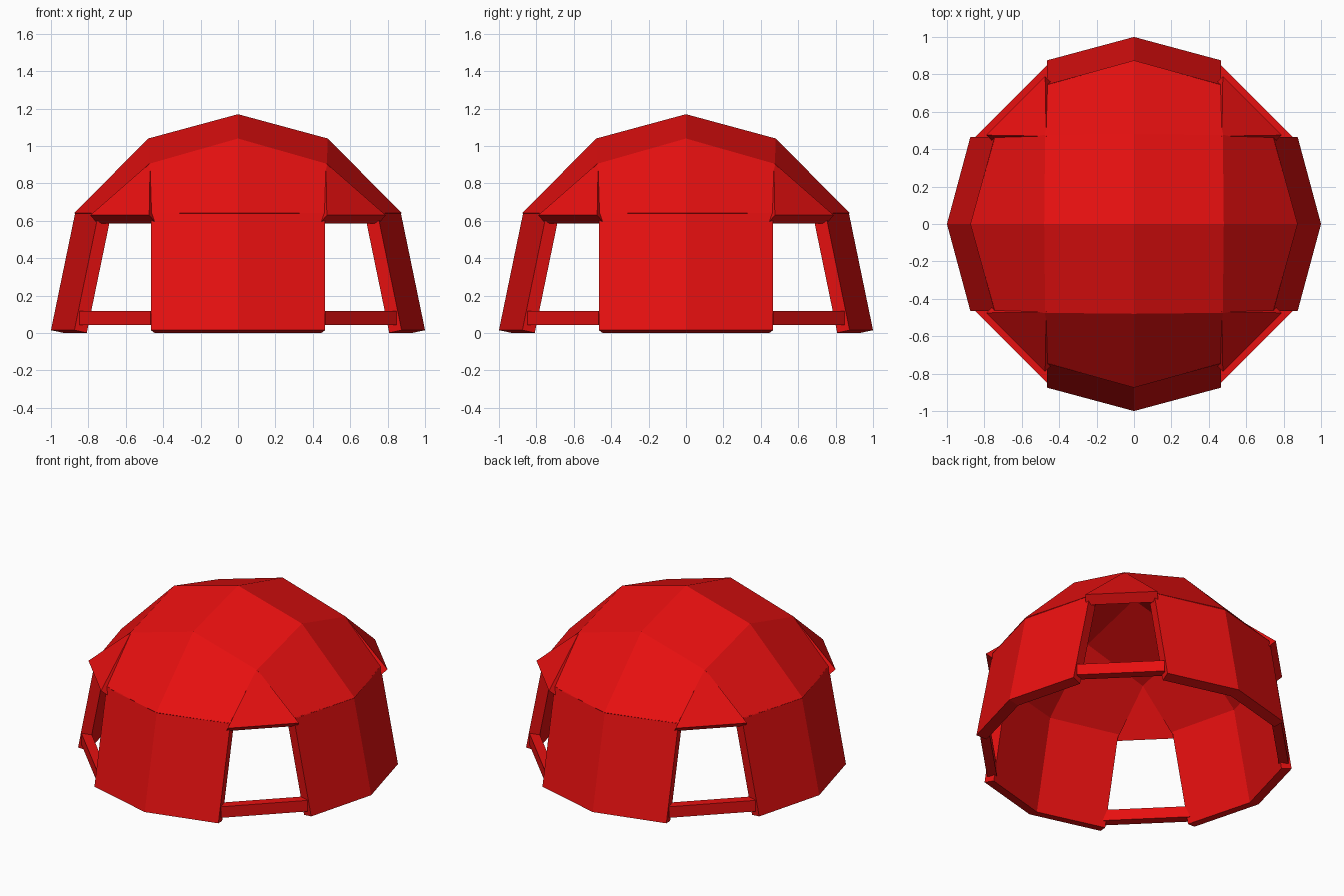
import bpy
import math
from mathutils import Matrix, Vector

if "Cube" in bpy.data.objects:
    bpy.data.objects.remove(bpy.data.objects["Cube"], do_unlink=True)

# Single red plastic colour
red = bpy.data.materials.new("dome_red")
red.use_nodes = True
RED = (0.8, 0.005, 0.005, 1)
red.diffuse_color = RED
red.node_tree.nodes["Principled BSDF"].inputs["Base Color"].default_value = RED

THICK = 0.07
SIDES = ["right", "back", "left", "front"]
CORNERS = ["back_left", "back_right", "front_right", "front_left"]


def turn(quarter):
    return Matrix.Rotation(quarter * math.pi / 2, 4, "Z")


def panel(name, faces, thick=THICK):
    """Thick sheet from outer faces, each a list of points, thickened inward."""
    points, polys = [], []
    for face in faces:
        face = [Vector(p) for p in face]
        normal = (face[1] - face[0]).cross(face[2] - face[1])
        if normal.dot(sum(face, Vector()) / len(face)) < 0:
            face.reverse()
        poly = []
        for p in face:
            match = [i for i, q in enumerate(points) if (p - q).length < 1e-4]
            if not match:
                points.append(p)
            poly.append(match[0] if match else len(points) - 1)
        polys.append(poly)
    mesh = bpy.data.meshes.new(name)
    mesh.from_pydata(points, [], polys)
    mesh.materials.append(red)
    obj = bpy.data.objects.new(name, mesh)
    bpy.context.collection.objects.link(obj)
    solid = obj.modifiers.new("thickness", "SOLIDIFY")
    solid.thickness = thick
    solid.offset = -1
    solid.use_even_offset = True
    return obj


def folded(points_mid, points_edge):
    """Faces between a ridge line and an edge line, mirrored across y = 0."""
    faces = []
    for s in (1, -1):
        edge = [(x, y * s, z) for x, y, z in points_edge]
        for i in range(len(points_mid) - 1):
            faces.append([points_mid[i], points_mid[i + 1], edge[i + 1], edge[i]])
    return faces


# Four folded side walls
for q, side in enumerate(SIDES):
    wall = panel(side + "_wall", folded(
        [(1, 0, 0.015), (0.87, 0, 0.645)],
        [(0.875, 0.465, 0.015), (0.745, 0.465, 0.645)]))
    wall.matrix_world = turn(q)

# Cross-shaped roof: a shallow cap and four sloping skirts
roof_faces = []
for q in range(4):
    rot = turn(q)
    faces = [[(0, 0, 1.17), (0.48, 0, 1.04), (0.475, 0.475, 0.905), (0, 0.48, 1.04)]]
    faces += folded([(0.48, 0, 1.04), (0.875, 0, 0.642)],
                    [(0.475, 0.475, 0.905), (0.745, 0.47, 0.642)])
    roof_faces += [[rot @ Vector(p) for p in f] for f in faces]
panel("roof", roof_faces)

for q, corner in enumerate(CORNERS):
    # Triangular canopy over each corner opening
    canopy = panel(corner + "_canopy", [
        [(0.47, 0.47, 0.91), (0.79, 0.475, 0.63), (0.475, 0.79, 0.63)]])
    canopy.matrix_world = turn(q)

    # Low rail across the foot of each opening
    bpy.ops.mesh.primitive_cube_add(size=1)
    rail = bpy.context.object
    rail.name = corner + "_rail"
    rail.data.materials.append(red)
    rail.matrix_world = (turn(q + 0.5) @ Matrix.Translation((0.9, 0, 0.08))
                         @ Matrix.Diagonal((0.06, 0.54, 0.075, 1)))
